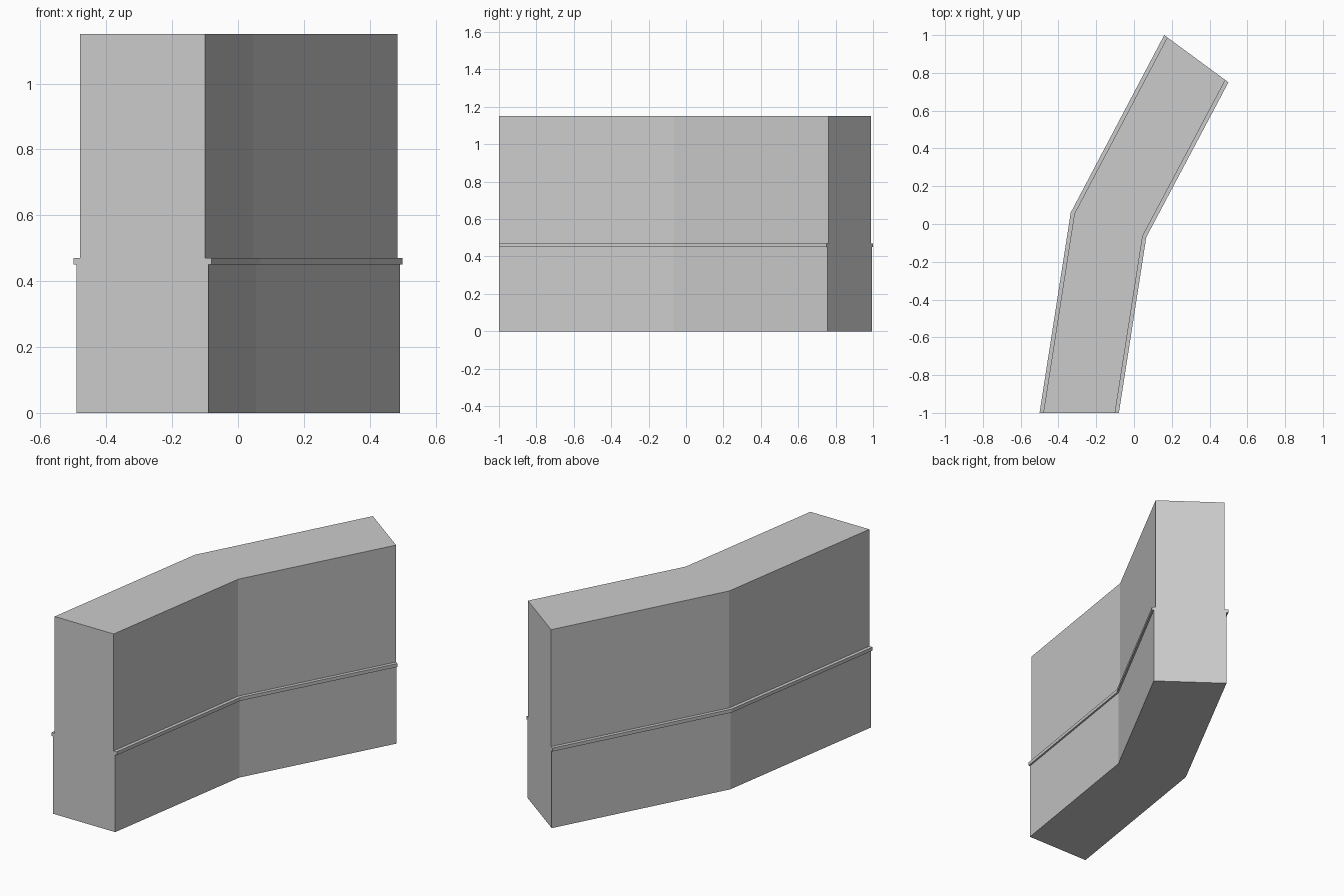
import bpy
import bmesh
from mathutils import Vector

cube = bpy.data.objects.get("Cube")
if cube:
    bpy.data.objects.remove(cube, do_unlink=True)

stone = bpy.data.materials.new("light grey stone")
stone.use_nodes = True
colour = (0.6, 0.6, 0.6, 1)
stone.diffuse_color = colour
stone.node_tree.nodes["Principled BSDF"].inputs["Base Color"].default_value = colour

# Bent centre line, and the half-width vector across the wall at each station
path = [Vector((-0.29, -1)), Vector((-0.135, -0.005)), Vector((0.33, 0.875))]
across = [Vector((0.21, 0)), Vector((0.2, -0.065)), Vector((0.17, -0.125))]


def wall_layer(name, width, bottom, top):
    """Extrude the bent plan between two heights."""
    right = [p + a * width for p, a in zip(path, across)]
    left = [p - a * width for p, a in zip(path, across)]
    bm = bmesh.new()
    low_r, low_l, top_r, top_l = (
        [bm.verts.new((p.x, p.y, z)) for p in side]
        for side, z in ((right, bottom), (left, bottom), (right, top), (left, top)))
    for i in range(len(path) - 1):
        j = i + 1
        bm.faces.new((low_r[i], low_r[j], top_r[j], top_r[i]))
        bm.faces.new((low_l[j], low_l[i], top_l[i], top_l[j]))
        bm.faces.new((top_l[i], top_r[i], top_r[j], top_l[j]))
        bm.faces.new((low_r[i], low_l[i], low_l[j], low_r[j]))
    # End caps
    bm.faces.new((low_l[0], low_r[0], top_r[0], top_l[0]))
    bm.faces.new((low_r[-1], low_l[-1], top_l[-1], top_r[-1]))
    bmesh.ops.recalc_face_normals(bm, faces=bm.faces)
    mesh = bpy.data.meshes.new(name)
    bm.to_mesh(mesh)
    bm.free()
    mesh.materials.append(stone)
    obj = bpy.data.objects.new(name, mesh)
    bpy.context.collection.objects.link(obj)
    return obj


# Base, thin projecting ledge, and slightly narrower upper wall
wall_layer("lower_wall", 0.952, 0, 0.45)
wall_layer("ledge", 1, 0.45, 0.47)
wall_layer("upper_wall", 0.905, 0.47, 1.15)
